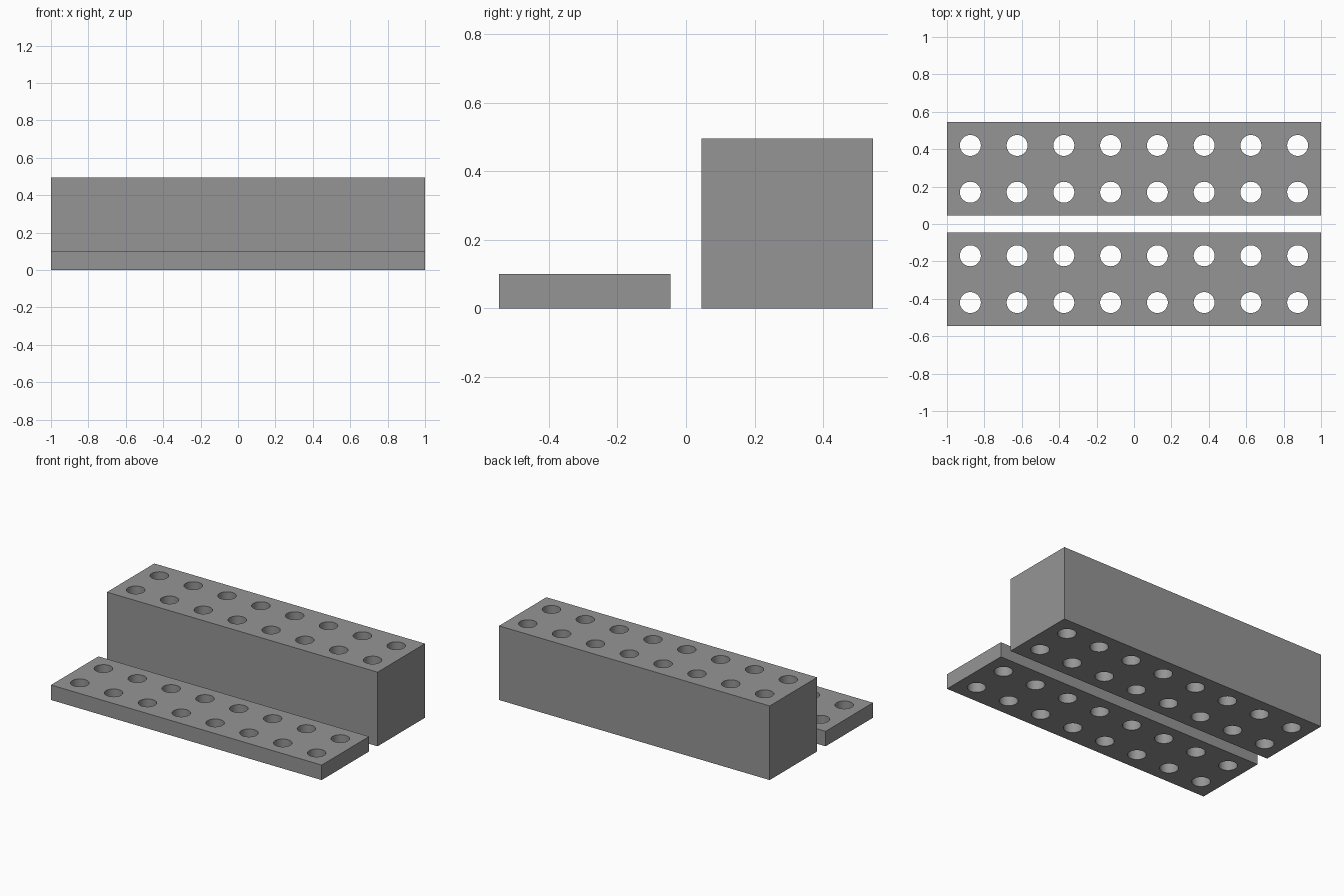
import bpy, bmesh
from mathutils import Matrix

if "Cube" in bpy.data.objects:
    bpy.data.objects.remove(bpy.data.objects["Cube"])

LENGTH, WIDTH = 2.0, 0.5
PITCH, HOLE_RADIUS = 0.25, 0.056

grey = bpy.data.materials.new("mid grey")
grey.diffuse_color = (0.3, 0.3, 0.3, 1)
grey.use_nodes = True
grey.node_tree.nodes["Principled BSDF"].inputs["Base Color"].default_value = grey.diffuse_color


def new_object(name, bm):
    mesh = bpy.data.meshes.new(name)
    bm.to_mesh(mesh)
    bm.free()
    obj = bpy.data.objects.new(name, mesh)
    bpy.context.collection.objects.link(obj)
    mesh.materials.append(grey)
    return obj


def drilled_block(name, y, height):
    # solid block
    bm = bmesh.new()
    bmesh.ops.create_cube(bm, size=1, matrix=Matrix.Translation((0, y, height / 2))
                          @ Matrix.Diagonal((LENGTH, WIDTH, height, 1)))
    block = new_object(name, bm)

    # two rows of eight drills
    bm = bmesh.new()
    for col in range(8):
        for row in (-0.5, 0.5):
            centre = ((col - 3.5) * PITCH, y + row * PITCH, height / 2)
            bmesh.ops.create_cone(bm, cap_ends=True, segments=48, radius1=HOLE_RADIUS,
                                  radius2=HOLE_RADIUS, depth=height + 0.2,
                                  matrix=Matrix.Translation(centre))
    drills = new_object(name + "_drills", bm)
    drills.hide_render = True

    # cut the through holes
    cut = block.modifiers.new("holes", 'BOOLEAN')
    cut.operation, cut.solver, cut.object = 'DIFFERENCE', 'EXACT', drills
    bpy.ops.object.select_all(action='DESELECT')
    bpy.context.view_layer.objects.active = block
    block.select_set(True)
    bpy.ops.object.modifier_apply(modifier=cut.name)
    bpy.data.objects.remove(drills)
    bpy.ops.object.shade_smooth_by_angle()


drilled_block("thin_plate", -0.295, 0.10)
drilled_block("tall_block", 0.295, 0.495)
